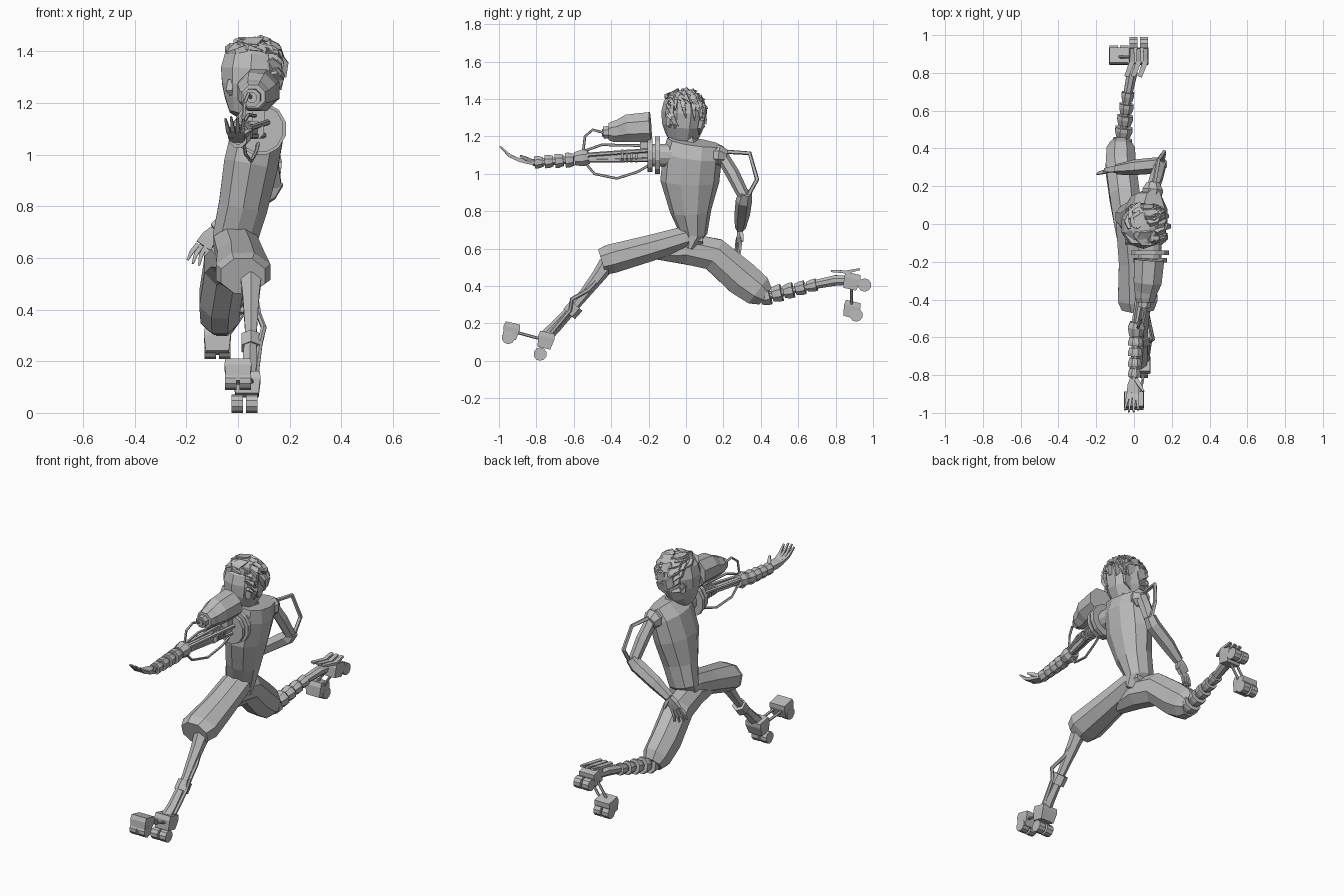
import bpy, bmesh, math, random
from mathutils import Vector

if "Cube" in bpy.data.objects:
    bpy.data.objects.remove(bpy.data.objects["Cube"], do_unlink=True)

grey = bpy.data.materials.new("plain grey")
grey.use_nodes = True
grey.diffuse_color = (.5, .5, .5, 1)
grey.node_tree.nodes["Principled BSDF"].inputs["Base Color"].default_value = (.5, .5, .5, 1)


def loft(bm, rings, sides):
    """Skin rings of (x, y, z, half width[, half depth]) along a path."""
    centres = [Vector(r[:3]) for r in rings]
    grow = 1 / math.cos(math.pi / sides)
    loops = []
    for i, ring in enumerate(rings):
        before, after = centres[max(i - 1, 0)], centres[min(i + 1, len(rings) - 1)]
        axis = (after - before).normalized()
        ref = Vector((0, 1, 0)) if abs(axis.x) > .85 else Vector((1, 0, 0))
        u = (ref - axis * ref.dot(axis)).normalized()
        v = axis.cross(u)
        loop = []
        for k in range(sides):
            a = (k + .5) * math.tau / sides
            offset = u * math.cos(a) * ring[3] + v * math.sin(a) * ring[-1]
            loop.append(bm.verts.new(centres[i] + offset * grow))
        loops.append(loop)
    for low, high in zip(loops, loops[1:]):
        for k in range(sides):
            n = (k + 1) % sides
            bm.faces.new((low[k], low[n], high[n], high[k]))
    bm.faces.new(loops[0][::-1])
    bm.faces.new(loops[-1])


def part(name, pieces, sides=6):
    """One flat-shaded object made of several lofted pieces."""
    bm = bmesh.new()
    for rings in pieces:
        loft(bm, rings, sides)
    bmesh.ops.recalc_face_normals(bm, faces=bm.faces)
    mesh = bpy.data.meshes.new(name)
    bm.to_mesh(mesh)
    bm.free()
    mesh.materials.append(grey)
    bpy.context.collection.objects.link(bpy.data.objects.new(name, mesh))


def rod(radius, *points):
    return [(*p, radius) for p in points]


def cuffs(start, end, count, r_start, r_end):
    """Row of flared segments, with a thin core between them."""
    start, end = Vector(start), Vector(end)
    pieces = [rod(r_end * .6, start, end)]
    for i in range(count):
        r = r_start + (r_end - r_start) * i / max(count - 1, 1)
        a, b = start.lerp(end, i / count), start.lerp(end, (i + .8) / count)
        pieces.append([(*a, r * .8), (*a.lerp(b, .6), r), (*b, r)])
    return pieces


def hand(name, wrist, tip, spread, bend):
    """Flat palm, four fingers and a thumb."""
    wrist, tip, spread, bend = map(Vector, (wrist, tip, spread, bend))
    knuckle = wrist.lerp(tip, .45) + bend
    pieces = [[(*wrist, .018, .014), (*wrist.lerp(knuckle, .5), .03, .014), (*knuckle, .032, .01)]]
    for f in (-1, -.35, .35, 1):
        base = knuckle + spread * f * .6
        end = tip + spread * f - (tip - knuckle) * abs(f) * .15
        pieces.append([(*base, .009), (*(base.lerp(end, .5) + bend * .5), .008), (*end, .004)])
    thumb = wrist + spread * 1.6 + (tip - wrist) * .4
    pieces.append([(*wrist, .012), (*wrist.lerp(thumb, .6), .01), (*thumb, .005)])
    part(name, pieces, 4)


def skate(side, heel, heel_wheel, toe, toe_wheel):
    """Two tilted blocks joined by rods, each with a pair of wheels."""
    up = Vector((0, .01, .042))
    blocks, wheels, rods = [], [], []
    for block, wheel in ((heel, heel_wheel), (toe, toe_wheel)):
        block, wheel = Vector(block), Vector(wheel)
        blocks.append([(*(block - up), .045, .035), (*(block + up * .4), .052, .045),
                       (*(block + up), .05, .04)])
        for s in (-1, 1):
            hub = wheel + Vector((s * .028, 0, 0))
            half = Vector((.022, 0, 0))
            wheels.append(rod(.034, hub - half, hub + half))
            rods.append(rod(.007, Vector(heel) + Vector((s * .025, 0, 0)),
                            Vector(toe) + Vector((s * .025, 0, 0))))
    part(side + "_skate_blocks", blocks, 4)
    part(side + "_skate_wheels", wheels, 10)
    part(side + "_skate_rods", rods)


# Torso, neck and trousers
part("torso", [[(-.01, .02, .60, .08, .02), (-.01, .04, .68, .088, .07), (.02, .025, .80, .095, .105),
                (.05, .02, .96, .105, .15), (.08, .035, 1.10, .10, .15), (.105, .045, 1.17, .06, .14)]], 10)
part("neck", [[(.07, .02, 1.13, .05), (.06, 0, 1.22, .045)]])
part("front_thigh", [[(-.01, .09, .66, .06, .05), (-.01, 0, .66, .085, .06), (.01, -.20, .60, .09, .07),
                      (.02, -.40, .545, .105, .078), (.02, -.45, .53, .085, .07)]], 8)
part("back_thigh", [[(-.02, -.18, .575, .05, .03), (-.03, 0, .60, .075, .085), (-.05, .15, .57, .08, .088),
                     (-.07, .30, .44, .08, .095), (-.07, .385, .375, .075, .085),
                     (-.07, .425, .345, .055, .055)]], 8)

# Head with face turned between front and side
part("head", [[(.01, -.03, 1.15, .045), (.03, -.02, 1.20, .085), (.045, -.015, 1.26, .108),
               (.05, -.01, 1.33, .116), (.053, -.01, 1.39, .103), (.055, -.01, 1.43, .07),
               (.055, -.01, 1.445, .03)]], 10)
part("ears", [[(-.025, .07, 1.28, .02, .03), (-.037, .082, 1.28, .015, .025)],
              [(.125, -.085, 1.28, .02, .03), (.137, -.097, 1.28, .015, .025)]])
part("nose", [[(-.03, -.09, 1.29, .008), (-.035, -.095, 1.25, .013), (-.025, -.085, 1.235, .008)]], 4)

# Hair: pointed locks over the crown and the back of the head
random.seed(4)
locks = []
crown = Vector((.057, -.01, 1.32))
while len(locks) < 48:
    d = Vector([random.uniform(-1, 1) for _ in "xyz"]).normalized()
    if d.z < -.5 or (d.z < .5 and d.x + d.y < .1):
        continue
    root = crown + Vector((d.x * .112, d.y * .112, d.z * .127))
    flow = Vector((.5, .5, -1)) + Vector([random.uniform(-.4, .4) for _ in "xyz"])
    flow = (flow - d * flow.dot(d)).normalized() * .085
    locks.append([(*(root - flow * .5), .012), (*root, .03, .01),
                  (*(root + flow * .6 + d * .008), .002)])
part("hair", locks, 4)

# Front shoulder discs and canister
part("front_shoulder", [rod(.06, (.085, -.06, 1.10), (.085, -.19, 1.10)),
                        rod(.10, (.085, -.14, 1.10), (.085, -.165, 1.10)),
                        rod(.09, (.085, -.18, 1.10), (.085, -.205, 1.10))], 12)
part("canister", [[(.06, -.415, 1.225, .045), (.06, -.39, 1.225, .055), (.063, -.355, 1.23, .06),
                   (.072, -.31, 1.243, .074), (.08, -.19, 1.25, .08)],
                  rod(.033, (.053, -.44, 1.22), (.06, -.38, 1.225)),
                  rod(.02, (.053, -.45, 1.22), (.053, -.43, 1.22))], 8)
part("canister_bracket", [rod(.025, (.08, -.22, 1.12), (.08, -.22, 1.20))], 4)

# Front arm: bundle of rods with a coil, elbow, cuffs and cables
elbow = Vector((.015, -.55, 1.085))
bundle = []
for dx, dz, radius in ((0, 0, .022), (.035, .025, .01), (-.035, .02, .01), (.02, -.025, .01)):
    bundle.append(rod(radius, Vector((.08 + dx, -.20, 1.10 + dz)), elbow + Vector((dx, 0, dz)) * .6))
part("front_upper_arm", bundle)
part("arm_coil", [rod(.035, (.065, y, 1.095), (.065, y - .012, 1.095))
                  for y in (-.26, -.285, -.31, -.335)], 8)
part("front_elbow", [[(.015, -.52, 1.09, .035), (.012, -.55, 1.085, .045), (.01, -.595, 1.08, .035)]], 8)
part("front_forearm", cuffs((.01, -.60, 1.075), (0, -.82, 1.06), 4, .04, .033), 8)
part("arm_cables", [rod(.006, (.05, -.44, 1.22), (.04, -.50, 1.235), (.025, -.54, 1.20), (.02, -.55, 1.12)),
                    rod(.006, (.02, -.54, 1.06), (.03, -.49, 1.00), (.05, -.37, .975), (.07, -.26, 1.01),
                        (.08, -.19, 1.05)),
                    rod(.006, (.02, -.55, 1.12), (.04, -.45, 1.155), (.07, -.21, 1.15))], 5)
hand("front_hand", (0, -.81, 1.06), (-.015, -1.0, 1.15), (.035, 0, 0), (0, 0, -.025))

# Back arm bent behind the torso, with an outer linkage
part("back_shoulder", [[(.09, .12, 1.10, .045), (.10, .18, 1.10, .055), (.10, .215, 1.09, .035)]], 8)
part("back_upper_arm", [[(.10, .19, 1.10, .03), (.12, .25, 1.00, .032), (.14, .31, .88, .028)]])
part("back_forearm", [[(.15, .32, .90, .03), (.12, .31, .86, .038), (0, .30, .78, .036),
                       (-.09, .29, .71, .025)]], 6)
part("back_linkage", [rod(.01, (.10, .18, 1.12), (.13, .34, 1.11), (.16, .38, .97), (.15, .33, .88))], 5)
hand("back_hand", (-.09, .29, .71), (-.165, .275, .57), (.035, .012, -.01), (-.01, 0, 0))

# Front lower leg with piston
part("front_shin", [[(.05, -.42, .52, .04), (.05, -.47, .45, .032), (.05, -.58, .31, .022),
                     (.045, -.70, .18, .028), (.035, -.75, .13, .03)],
                    rod(.036, (.05, -.585, .295), (.05, -.625, .25)),
                    rod(.01, (.06, -.42, .49), (.08, -.52, .38), (.10, -.61, .33), (.085, -.62, .27),
                        (.07, -.72, .15))])
skate("front", (.035, -.75, .11), (.025, -.78, .036), (0, -.935, .16), (0, -.95, .125))

# Back lower leg with jointed segments
part("back_shin", cuffs((-.065, .40, .34), (-.03, .71, .41), 5, .05, .033)
     + [[(-.03, .70, .41, .024), (-.01, .80, .43, .028), (.01, .90, .43, .022)]], 8)
skate("back", (.025, .885, .425), (.025, .955, .405), (-.08, .885, .275), (-.08, .91, .245))
part("back_toe_strips", [[(x - .03, .78, .48, .012, .006), (x, .86, .475, .014, .008), (x, .93, .49, .01, .006)]
                         for x in (-.01, .025, .06)], 4)
